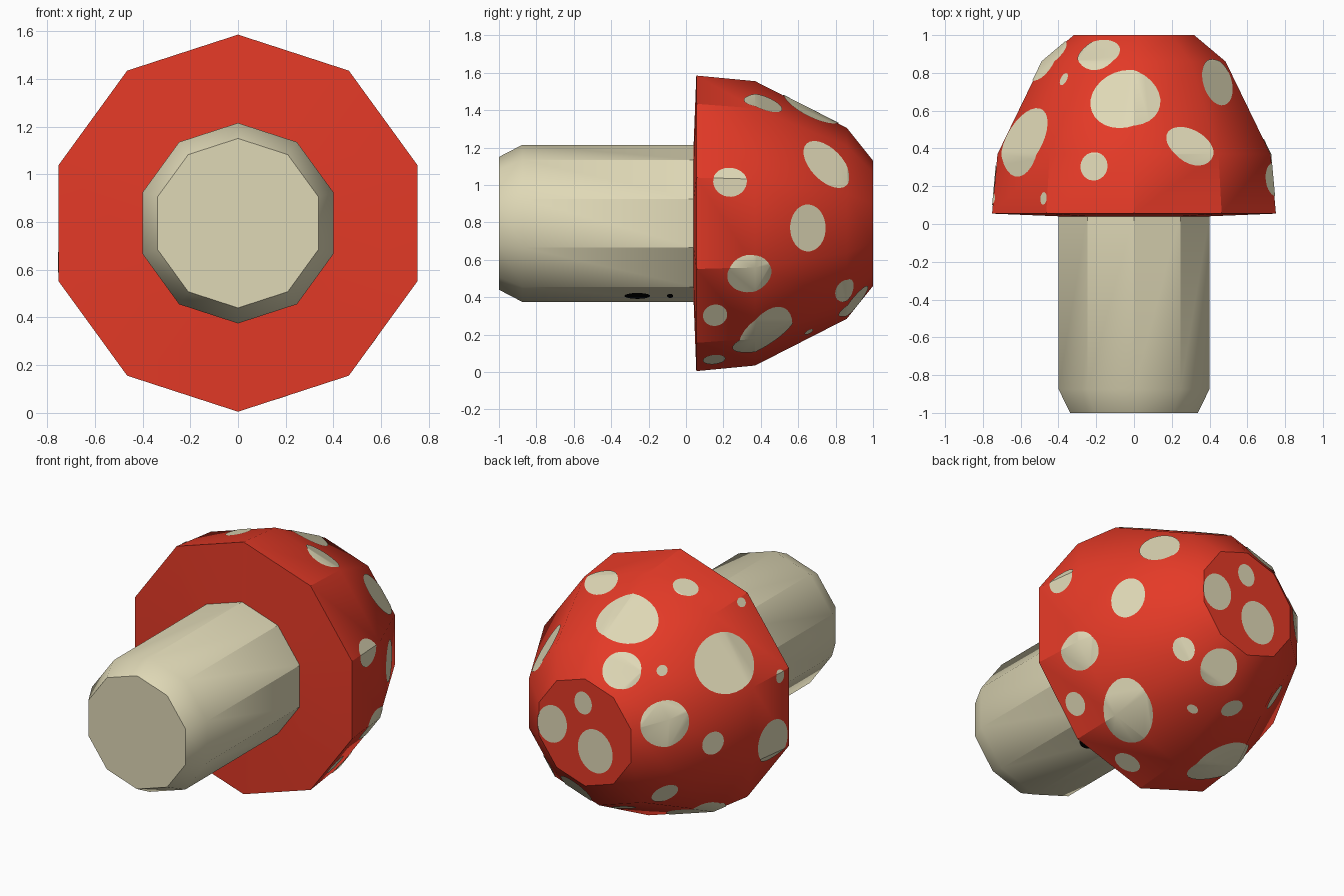
import bpy, bmesh, math
from mathutils import Vector

old = bpy.data.objects.get("Cube")
if old:
    bpy.data.objects.remove(old, do_unlink=True)

SIDES = 10
AXIS_Z = 0.795
CAP = [(0.055, 0.79), (0.37, 0.76), (0.86, 0.51), (1.0, 0.335)]
STEM = [(-1.0, 0.355), (-0.875, 0.42), (0.05, 0.42)]


def material(name, rgb):
    m = bpy.data.materials.new(name)
    m.use_nodes = True
    m.diffuse_color = (*rgb, 1)
    bsdf = m.node_tree.nodes["Principled BSDF"]
    bsdf.inputs["Base Color"].default_value = (*rgb, 1)
    bsdf.inputs["Roughness"].default_value = 0.8
    return m


RED = material("cap red", (0.78, 0.042, 0.02))
CREAM = material("cream", (0.74, 0.69, 0.47))
BLACK = material("black", (0.0, 0.0, 0.0))


def polar(theta, r, y):
    """Point around the lying axis; theta runs from +z towards +x."""
    return Vector((r * math.sin(theta), y, AXIS_Z + r * math.cos(theta)))


def lathe(profile, start_cap=False, end_cap=False):
    """Ten-sided body of revolution along y."""
    bm = bmesh.new()
    rings = [[bm.verts.new(polar(math.tau * i / SIDES, r, y)) for i in range(SIDES)]
             for y, r in profile]
    for a, b in zip(rings, rings[1:]):
        for i in range(SIDES):
            j = (i + 1) % SIDES
            bm.faces.new((a[i], a[j], b[j], b[i]))
    if start_cap:
        bm.faces.new(rings[0][::-1])
    if end_cap:
        bm.faces.new(rings[-1])
    bm.normal_update()
    # make every face point outwards
    mid = Vector((0, sum(p[0] for p in profile) / len(profile), AXIS_Z))
    flip = [f for f in bm.faces if f.normal.dot(f.calc_center_median() - mid) < 0]
    if flip:
        bmesh.ops.reverse_faces(bm, faces=flip)
    bm.normal_update()
    return bm


def finish(bm, name, mat):
    me = bpy.data.meshes.new(name)
    bm.to_mesh(me)
    bm.free()
    me.materials.append(mat)
    ob = bpy.data.objects.new(name, me)
    bpy.context.collection.objects.link(ob)
    bpy.ops.object.select_all(action='DESELECT')
    ob.select_set(True)
    bpy.context.view_layer.objects.active = ob
    bpy.ops.object.shade_smooth_by_angle(angle=math.radians(35))
    return ob


def cut_spot(out, shell, centre, n, u_axis, v_axis, u, v, rot):
    """Trim a shell to an ellipse around centre and add the piece to out."""
    bm = shell.copy()
    bm.normal_update()
    away = [f for f in bm.faces if f.normal.dot(n) < 0.2]
    bmesh.ops.delete(bm, geom=away, context='FACES')
    c, s = math.cos(rot), math.sin(rot)
    p, q = u_axis * c + v_axis * s, v_axis * c - u_axis * s
    for k in range(28):
        a = math.tau * k / 28
        rim = centre + p * (u * math.cos(a)) + q * (v * math.sin(a))
        out_dir = (p * (math.cos(a) / u) + q * (math.sin(a) / v)).normalized()
        bmesh.ops.bisect_plane(bm, geom=bm.verts[:] + bm.edges[:] + bm.faces[:],
                               dist=1e-6, plane_co=rim, plane_no=out_dir,
                               clear_outer=True)
    tmp = bpy.data.meshes.new("tmp")
    bm.to_mesh(tmp)
    bm.free()
    out.from_mesh(tmp)
    bpy.data.meshes.remove(tmp)


def side_spot(out, shell, profile, deg, y, u, v, rot=0):
    """Spot on the side: u half-size around the axis, v along it."""
    th = math.radians(deg)
    for (y0, r0), (y1, r1) in zip(profile, profile[1:]):
        if y0 <= y <= y1:
            break
    r = r0 + (r1 - r0) * (y - y0) / (y1 - y0)
    r *= math.cos(math.radians(18)) / math.cos(math.radians(deg % 36 - 18))
    radial = Vector((math.sin(th), 0, math.cos(th)))
    tangent = Vector((math.cos(th), 0, -math.sin(th)))
    along = (Vector((0, y1 - y0, 0)) + radial * (r1 - r0)).normalized()
    n = tangent.cross(along)
    if n.dot(radial) < 0:
        n = -n
    cut_spot(out, shell, polar(th, r, y), n, tangent, along, u, v, math.radians(rot))


# Stem with bevelled foot
finish(lathe(STEM, start_cap=True), "stem", CREAM)

# Cap with slightly conical underside
finish(lathe([(0.04, 0.40)] + CAP, end_cap=True), "cap", RED)

# Cream spots: angle, y, half width around, half length along, rotation
SPOTS = [
    (-4.6, 0.66, 0.185, 0.17, 0), (-25, 0.9, 0.115, 0.11, 25),
    (54.5, 0.75, 0.155, 0.115, 45), (24.7, 0.415, 0.135, 0.095, -35),
    (-16.8, 0.305, 0.075, 0.075, 0), (-43, 0.765, 0.03, 0.035, 0),
    (-57, 0.44, 0.175, 0.19, 0), (-38, 0.135, 0.027, 0.033, 0),
    (-73.5, 0.135, 0.04, 0.035, 0), (-75, 0.875, 0.135, 0.14, 0),
    (73, 0.235, 0.08, 0.09, 0), (92.4, 0.65, 0.125, 0.105, 0),
    (111.5, 0.34, 0.11, 0.12, 0), (136, 0.85, 0.07, 0.06, 0),
    (163, 0.9, 0.11, 0.11, 0), (131, 0.155, 0.07, 0.065, 0),
    (146.7, 0.42, 0.2, 0.14, -35), (168.6, 0.655, 0.035, 0.025, 0),
    (166.5, 0.15, 0.08, 0.06, 0), (-95, 0.605, 0.07, 0.07, 0),
    (-102.5, 0.2, 0.13, 0.13, 0), (-132.7, 0.77, 0.08, 0.08, 0),
    (-153, 0.365, 0.2, 0.16, 25), (-170, 0.75, 0.075, 0.06, 0),
]
LIFT = 0.004
shell = lathe([(0.056, CAP[0][1] + LIFT), (0.37, CAP[1][1] + LIFT),
               (0.86 + LIFT / 2, CAP[2][1] + LIFT), (1.0 + LIFT, CAP[3][1] + LIFT / 2)],
              end_cap=True)
spots = bmesh.new()
for spot in SPOTS:
    side_spot(spots, shell, CAP, *spot)

# Spots on the flat end of the cap: x, z, half width, half height, rotation
tip = bmesh.new()
bmesh.ops.create_grid(tip, x_segments=1, y_segments=1, size=0.6)
for vert in tip.verts:
    vert.co = Vector((-vert.co.x, 1.0 + LIFT, AXIS_Z + vert.co.y))
tip.normal_update()
for x, z, u, v, rot in [(0.225, 0.79, 0.10, 0.12, 20), (0.01, 0.978, 0.06, 0.07, 0),
                        (-0.074, 0.698, 0.12, 0.135, 0)]:
    cut_spot(spots, tip, Vector((x, 1, z)), Vector((0, 1, 0)), Vector((1, 0, 0)),
             Vector((0, 0, 1)), u, v, math.radians(rot))
finish(spots, "cap_spots", CREAM)

# Small black marks under the stem
stem_shell = lathe([(y, r + LIFT) for y, r in STEM])
marks = bmesh.new()
side_spot(marks, stem_shell, STEM, 164, -0.26, 0.05, 0.068)
side_spot(marks, stem_shell, STEM, 164, -0.085, 0.035, 0.016)
finish(marks, "stem_marks", BLACK)
for helper in (shell, tip, stem_shell):
    helper.free()
